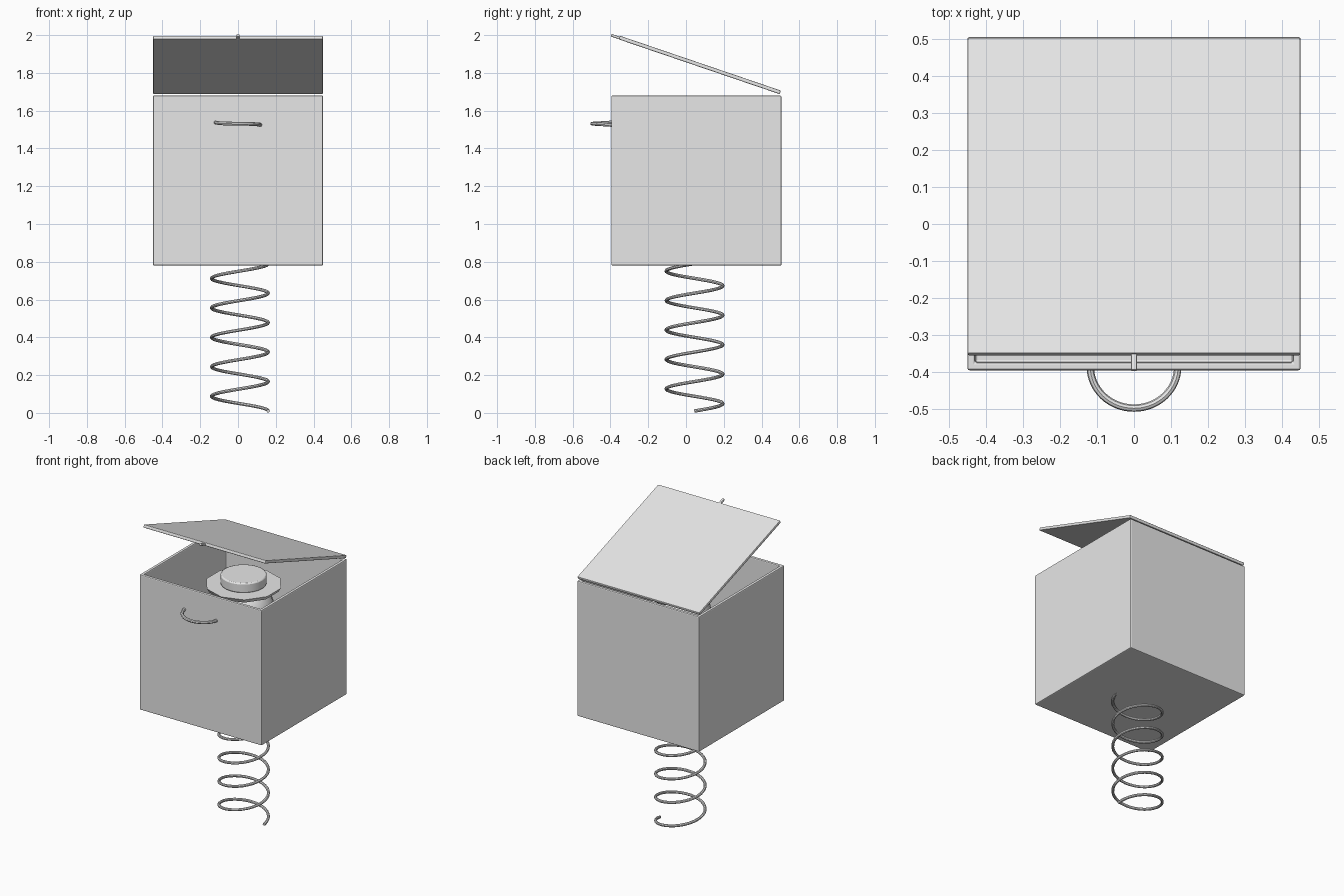
import bpy, bmesh, math
from mathutils import Matrix

if "Cube" in bpy.data.objects:
    bpy.data.objects.remove(bpy.data.objects["Cube"])

grey = bpy.data.materials.new("plain_grey")
grey.diffuse_color = (0.8, 0.8, 0.8, 1)
grey.use_nodes = True
grey.node_tree.nodes["Principled BSDF"].inputs["Base Color"].default_value = grey.diffuse_color


def finish(obj, bevel=0, smooth=False):
    obj.data.materials.append(grey)
    if bevel:
        mod = obj.modifiers.new("bevel", 'BEVEL')
        mod.width, mod.segments = bevel, 2
    if smooth:
        bpy.ops.object.select_all(action='DESELECT')
        obj.select_set(True)
        bpy.context.view_layer.objects.active = obj
        bpy.ops.object.shade_smooth_by_angle(angle=math.radians(35))
    return obj


def new_mesh(name, bm):
    me = bpy.data.meshes.new(name)
    bmesh.ops.recalc_face_normals(bm, faces=bm.faces)
    bm.to_mesh(me)
    bm.free()
    obj = bpy.data.objects.new(name, me)
    bpy.context.collection.objects.link(obj)
    return obj


def block(name, size, loc, bevel=0):
    bm = bmesh.new()
    bmesh.ops.create_cube(bm, size=1)
    bmesh.ops.scale(bm, vec=size, verts=bm.verts)
    obj = new_mesh(name, bm)
    obj.location = loc
    return finish(obj, bevel)


def disc(name, sides, r1, r2, z0, z1, bevel=0):
    bm = bmesh.new()
    bmesh.ops.create_cone(bm, cap_ends=True, segments=sides, radius1=r1,
                          radius2=r2, depth=z1 - z0)
    obj = new_mesh(name, bm)
    obj.location = (CX, CY, (z0 + z1) / 2)
    return finish(obj, bevel, sides > 12)


def wire(name, points, radius):
    # round tube swept along the points, converted to a mesh
    cu = bpy.data.curves.new(name, 'CURVE')
    cu.dimensions = '3D'
    cu.bevel_depth, cu.bevel_resolution, cu.use_fill_caps = radius, 2, True
    sp = cu.splines.new('POLY')
    sp.points.add(len(points) - 1)
    for p, co in zip(sp.points, points):
        p.co = (*co, 1)
    obj = bpy.data.objects.new(name, cu)
    bpy.context.collection.objects.link(obj)
    bpy.ops.object.select_all(action='DESELECT')
    obj.select_set(True)
    bpy.context.view_layer.objects.active = obj
    bpy.ops.object.convert(target='MESH')
    return finish(bpy.context.object, smooth=True)


CX, CY = 0.01, 0.045            # axis of spring and puppet

# open box: cube whose top is inset and pushed down to the floor
bm = bmesh.new()
bmesh.ops.create_cube(bm, size=0.9)
top = max(bm.faces, key=lambda f: f.calc_center_median().z)
bmesh.ops.inset_region(bm, faces=[top], thickness=0.03)
walls = bmesh.ops.extrude_discrete_faces(bm, faces=[top])['faces']
bmesh.ops.translate(bm, vec=(0, 0, -0.87), verts=walls[0].verts)
box = new_mesh("box", bm)
box.location = (0, 0.055, 1.23)
finish(box, 0.006)

# lid and its pin, tilted about the back edge
tilt = Matrix.Translation((0, 0.499, 1.697)) @ Matrix.Rotation(math.radians(-18.8), 4, 'X')
lid = block("lid", (0.9, 0.9, 0.02), (0, 0, 0), 0.005)
lid.matrix_world = tilt @ Matrix.Translation((0, -0.45, 0))
pin = block("lid_pin", (0.016, 0.05, 0.014), (0, 0, 0), 0.004)
pin.matrix_world = tilt @ Matrix.Translation((0, -0.92, -0.002))

# bent wire handle on the front
handle = []
for i in range(33):
    a = math.pi * i / 32
    handle.append((-0.118 * math.cos(a), -0.385 - 0.112 * math.sin(a),
                   1.531 + 0.007 * math.cos(a) - 0.003 * math.sin(2 * a)))
wire("handle", handle, 0.01)

# coil spring running up through the floor to the puppet
turns, step = 8, 32
coil = []
for i in range(turns * step + 1):
    a = 2 * math.pi * i / step
    coil.append((CX + 0.15 * math.cos(a), CY + 0.15 * math.sin(a), 0.01 + 0.156 * i / step))
wire("spring", coil, 0.009)

# puppet head with a faceted brim and a round crown
bm = bmesh.new()
bmesh.ops.create_uvsphere(bm, u_segments=24, v_segments=14, radius=0.19)
head = new_mesh("head", bm)
head.location = (CX, CY, 1.4)
finish(head, smooth=True)
disc("hat_brim", 10, 0.22, 0.235, 1.55, 1.575)
disc("hat_crown", 24, 0.14, 0.14, 1.575, 1.64, 0.008)
